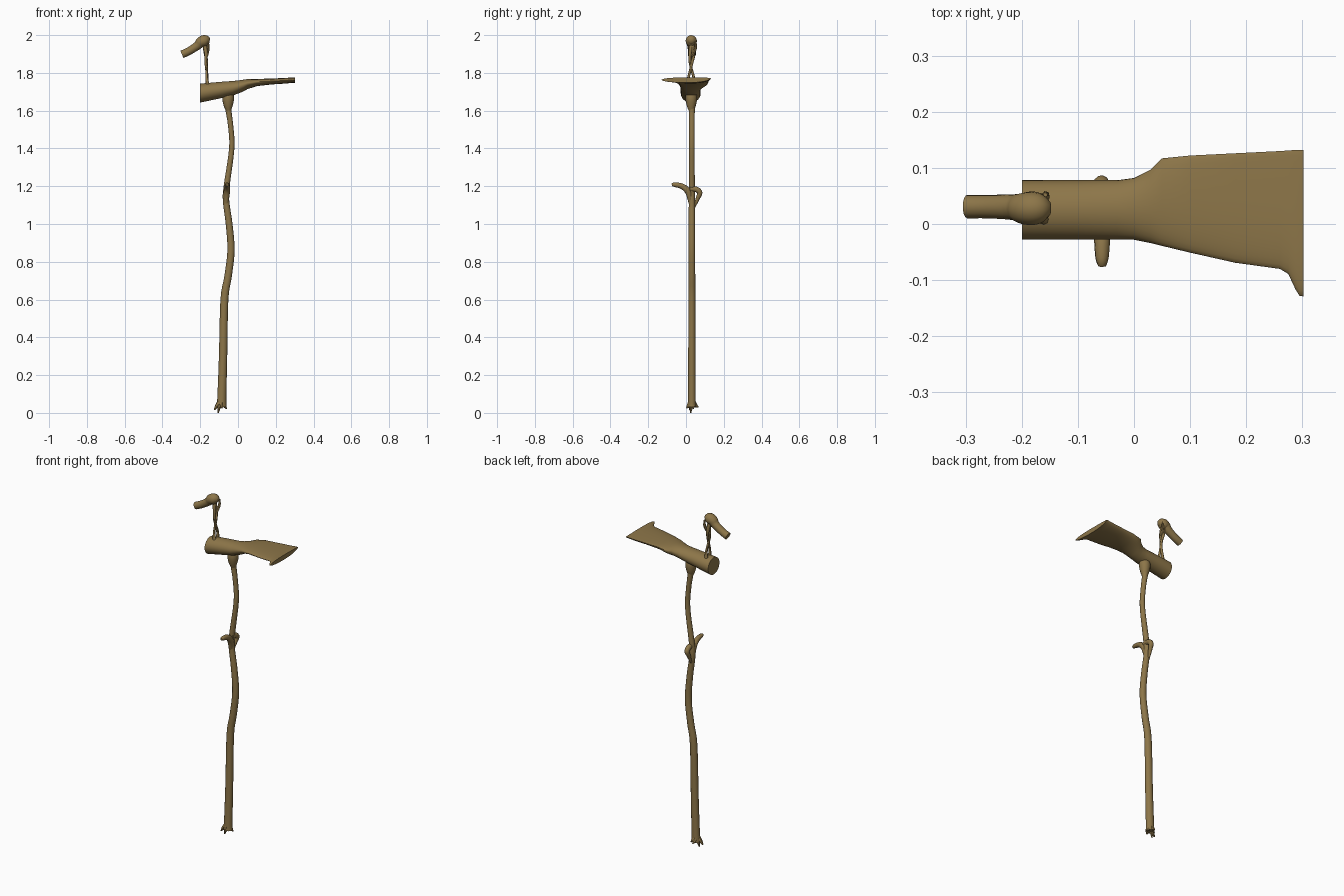
import bpy, math
from mathutils import Vector

wood = bpy.data.materials.new("brown wood")
wood.diffuse_color = (0.265, 0.18, 0.066, 1)


def loft(name, rings):
    """Skin a list of equal-length point rings and cap both ends."""
    n = len(rings[0])
    verts = [p for r in rings for p in r]
    faces = [list(range(n))[::-1], [(len(rings) - 1) * n + i for i in range(n)]]
    for k in range(len(rings) - 1):
        for i in range(n):
            j = (i + 1) % n
            faces.append([k * n + i, k * n + j, (k + 1) * n + j, (k + 1) * n + i])
    me = bpy.data.meshes.new(name)
    me.from_pydata(verts, [], faces)
    me.materials.append(wood)
    ob = bpy.data.objects.new(name, me)
    bpy.context.collection.objects.link(ob)
    bpy.context.view_layer.objects.active = ob
    ob.select_set(True)
    bpy.ops.object.mode_set(mode='EDIT')
    bpy.ops.mesh.select_all(action='SELECT')
    bpy.ops.mesh.normals_make_consistent(inside=False)
    bpy.ops.object.mode_set(mode='OBJECT')
    bpy.ops.object.shade_smooth_by_angle(angle=math.radians(45))
    ob.select_set(False)
    return ob


def spline(pts, steps):
    """Catmull-Rom interpolation of control tuples."""
    out = []
    P = [Vector(p) for p in pts]
    for i in range(len(P) - 1):
        a, b, c, d = P[max(i - 1, 0)], P[i], P[i + 1], P[min(i + 2, len(P) - 1)]
        for s in range(steps):
            t = s / steps
            out.append(0.5 * (2 * b + (c - a) * t + (2 * a - 5 * b + 4 * c - d) * t * t
                              + (3 * b - a - 3 * c + d) * t ** 3))
    return out + [P[-1]]


def tube(name, pts, n=12, steps=4):
    """Round tube through (x, y, z, radius) points."""
    S = spline([p[:3] for p in pts], steps)
    R = [v[0] for v in spline([(p[3], 0, 0) for p in pts], steps)]
    tans = [(S[min(i + 1, len(S) - 1)] - S[max(i - 1, 0)]).normalized() for i in range(len(S))]
    t0 = tans[0]
    u = t0.orthogonal().normalized()
    rings = []
    for c, r, t in zip(S, R, tans):
        u = (u - t * u.dot(t)).normalized()
        v = t.cross(u)
        rings.append([c + (u * math.cos(a) + v * math.sin(a)) * max(r, 0.0008)
                      for a in (2 * math.pi * i / n for i in range(n))])
    return loft(name, rings)


# crooked pole: z, x centre, half width in x, half width in y
pole = spline([(0.03, -0.087, 0.027), (0.07, -0.086, 0.024), (0.3, -0.079, 0.022), (0.6, -0.072, 0.021),
               (0.72, -0.053, 0.020), (0.86, -0.037, 0.019), (1.0, -0.047, 0.018),
               (1.12, -0.063, 0.017), (1.2, -0.06, 0.016), (1.4, -0.033, 0.014),
               (1.52, -0.039, 0.014), (1.6, -0.05, 0.016), (1.66, -0.052, 0.023),
               (1.70, -0.052, 0.024)], 4)
rings = []
for z, x, w in pole:
    rings.append([(x + w * math.cos(a), 0.031 + (0.6 * w + 0.0065) * math.sin(a), z)
                  for a in (2 * math.pi * i / 14 for i in range(14))])
loft("pole", rings)

# knob joining pole and head
tube("head_knob", [(-0.05, 0.028, 1.60, 0.014), (-0.052, 0.028, 1.63, 0.025),
                   (-0.052, 0.028, 1.665, 0.031), (-0.052, 0.028, 1.70, 0.027)], 14)

# splintered roots at the foot
for i, (x, y, z) in enumerate([(-0.126, 0.02, 0.015), (-0.06, 0.04, 0.022),
                               (-0.09, 0.066, 0.03), (-0.105, 0.025, 0.0), (-0.085, 0.003, 0.025)]):
    tube("root_%d" % i, [(-0.087, 0.031, 0.075, 0.012), ((x - 0.09) / 2, (y + 0.03) / 2, 0.042, 0.012),
                         (x, y, z, 0.003)], 6, 3)

# head: round socket flattening into a wide blade
# x, y min, y max, z bottom, z top
head = [(-0.2, -0.028, 0.078, 1.643, 1.743), (-0.1, -0.028, 0.078, 1.664, 1.752),
        (-0.03, -0.028, 0.078, 1.680, 1.757), (0.0, -0.028, 0.082, 1.690, 1.760),
        (0.03, -0.034, 0.097, 1.703, 1.764), (0.05, -0.039, 0.117, 1.714, 1.767),
        (0.1, -0.051, 0.122, 1.730, 1.768), (0.18, -0.069, 0.126, 1.739, 1.770),
        (0.26, -0.080, 0.130, 1.744, 1.774), (0.275, -0.089, 0.131, 1.746, 1.775),
        (0.288, -0.117, 0.132, 1.747, 1.776), (0.295, -0.128, 0.132, 1.747, 1.776),
        (0.302, -0.129, 0.132, 1.748, 1.776)]
rings = []
for x, y0, y1, z0, z1 in head:
    flat = min(max((x + 0.02) / 0.1, 0), 1)          # 0 = tube, 1 = blade
    ring = []
    for i in range(32):
        c, s = math.cos(math.pi * i / 16), math.sin(math.pi * i / 16)
        mid = (z0 + z1) / 2 + flat * ((z1 - z0) * 0.22 + 0.005 * c)   # edges sit near the top face
        h = (z1 - mid) if s > 0 else (mid - z0)
        ring.append((x, (y0 + y1) / 2 + (y1 - y0) / 2 * c, mid + h * s))
    rings.append(ring)
loft("blade_head", rings)

# two thin twigs twisting up to the mallet
tube("twig_a", [(-0.160, 0.008, 1.735, 0.010), (-0.166, 0.014, 1.78, 0.007), (-0.166, 0.034, 1.86, 0.007),
                (-0.172, 0.040, 1.90, 0.009), (-0.178, 0.030, 1.96, 0.012)], 8)
tube("twig_b", [(-0.165, 0.045, 1.735, 0.010), (-0.163, 0.040, 1.78, 0.007), (-0.170, 0.022, 1.85, 0.007),
                (-0.170, 0.022, 1.91, 0.009), (-0.178, 0.030, 1.96, 0.012)], 8)
tube("twig_knot", [(-0.166, 0.032, 1.89, 0.008), (-0.158, 0.05, 1.93, 0.008),
                   (-0.158, 0.052, 1.965, 0.004)], 6)

# small mallet: bulb with a short tilted cylinder
tube("mallet_handle", [(-0.297, 0.031, 1.898, 0.021), (-0.26, 0.031, 1.915, 0.021),
                       (-0.215, 0.030, 1.944, 0.023), (-0.198, 0.028, 1.962, 0.028),
                       (-0.18, 0.028, 1.970, 0.030), (-0.163, 0.028, 1.972, 0.025),
                       (-0.150, 0.028, 1.970, 0.012)], 14)

# hooked grip branches on the pole
tube("grip_front", [(-0.057, -0.075, 1.207, 0.007), (-0.057, -0.06, 1.208, 0.012),
                    (-0.057, -0.02, 1.199, 0.015), (-0.059, 0.012, 1.17, 0.017),
                    (-0.063, 0.026, 1.11, 0.012)], 10)
tube("grip_back", [(-0.057, 0.02, 1.185, 0.014), (-0.057, 0.055, 1.183, 0.015),
                   (-0.058, 0.073, 1.165, 0.014), (-0.062, 0.062, 1.135, 0.011),
                   (-0.066, 0.045, 1.09, 0.005)], 10)
